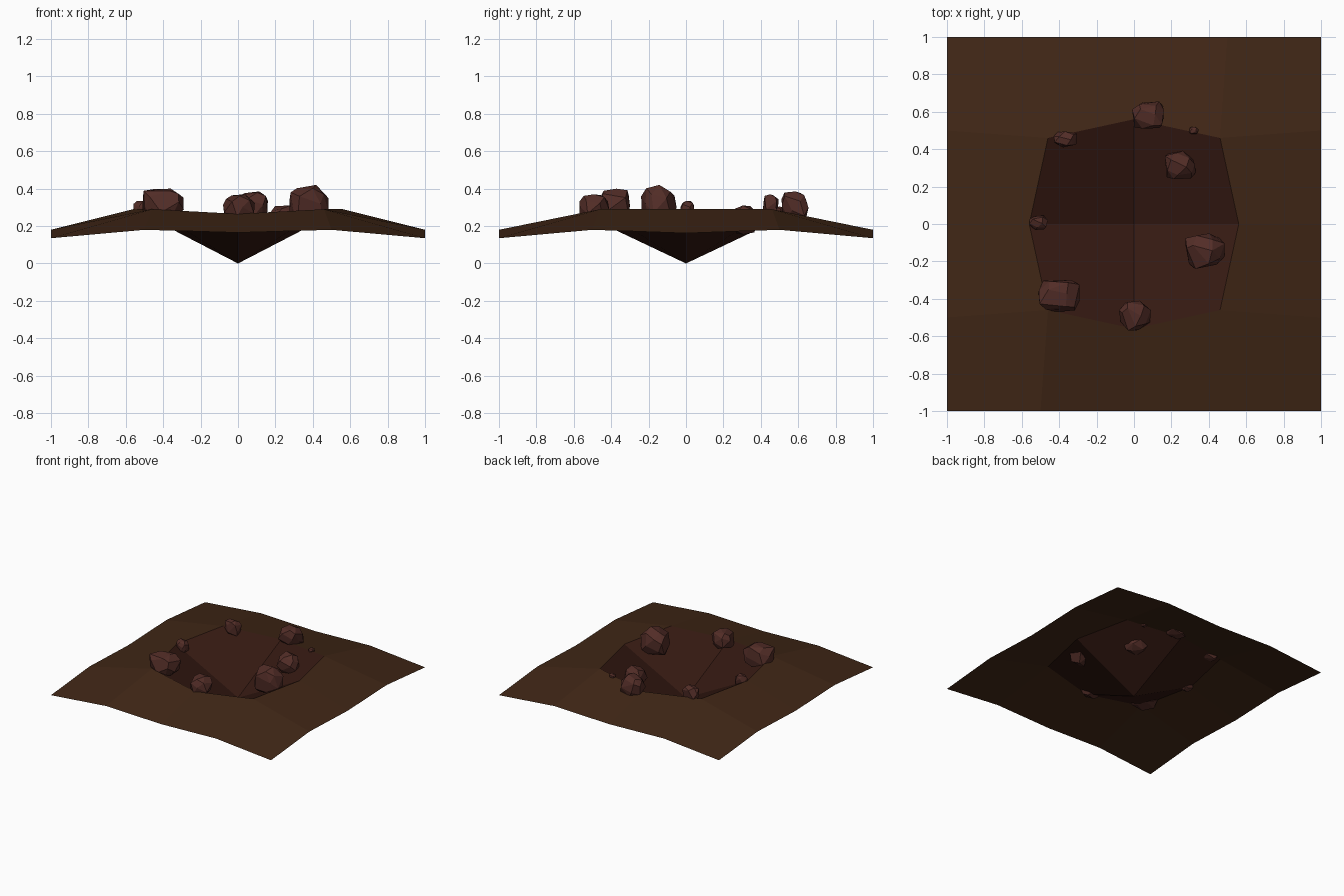
import bpy, bmesh, math, random
from mathutils import Vector

if "Cube" in bpy.data.objects:
    bpy.data.objects.remove(bpy.data.objects["Cube"])


def material(name, rgb):
    m = bpy.data.materials.new(name)
    m.diffuse_color = (*rgb, 1)
    m.use_nodes = True
    m.node_tree.nodes["Principled BSDF"].inputs["Base Color"].default_value = m.diffuse_color
    return m


def finish(bm, name, mat):
    me = bpy.data.meshes.new(name)
    bm.to_mesh(me)
    bm.free()
    me.materials.append(mat)
    ob = bpy.data.objects.new(name, me)
    bpy.context.collection.objects.link(ob)


soil = material("soil", (0.052, 0.020, 0.008))
pit_soil = material("pit_soil", (0.036, 0.010, 0.006))
stone = material("stone", (0.085, 0.026, 0.020))

# one quadrant of the ground: crater quad plus a ring of outer quads
C, X, Y, K = (0, 0, 0), (0.56, 0, 0.29), (0, 0.56, 0.265), (0.46, 0.46, 0.29)
EX, EXK, COR = (1, 0, 0.162), (1, 0.5, 0.18), (1, 1, 0.135)
EYK, EY = (0.5, 1, 0.18), (0, 1, 0.165)
PIT = [(C, X, K, Y)]
OUTER = [(X, EX, EXK, K), (K, EXK, COR, EYK), (Y, K, EYK, EY)]


def mirrored_sheet(name, quads, mat):
    bm = bmesh.new()
    for sx in (1, -1):
        for sy in (1, -1):
            for q in quads:
                vs = [bm.verts.new((x * sx, y * sy, z)) for x, y, z in q]
                if sx * sy < 0:
                    vs = [vs[0]] + vs[:0:-1]
                bm.faces.new(vs)
    bmesh.ops.remove_doubles(bm, verts=bm.verts, dist=1e-4)
    finish(bm, name, mat)


mirrored_sheet("crater_pit", PIT, pit_soil)
mirrored_sheet("ground", OUTER, soil)


# faceted boulder: hull of jittered sphere points fitted into a box
def rock(name, lo, hi, seed):
    rng = random.Random(seed)
    n = 22
    pts = []
    for i in range(n):
        z = 1 - 2 * (i + 0.5) / n
        r, a = math.sqrt(1 - z * z), i * 2.39996 + rng.uniform(-0.3, 0.3)
        p = Vector((r * math.cos(a), r * math.sin(a), z))
        pts.append(Vector([math.copysign(abs(c) ** 0.75, c) for c in p]) * rng.uniform(0.88, 1.08))
    mn = [min(p[k] for p in pts) for k in range(3)]
    mx = [max(p[k] for p in pts) for k in range(3)]
    bm = bmesh.new()
    for p in pts:
        bm.verts.new([lo[k] + (p[k] - mn[k]) / (mx[k] - mn[k]) * (hi[k] - lo[k]) for k in range(3)])
    res = bmesh.ops.convex_hull(bm, input=bm.verts)
    loose = [v for v in bm.verts if not v.link_faces]
    bmesh.ops.delete(bm, geom=loose, context='VERTS')
    bmesh.ops.dissolve_limit(bm, angle_limit=math.radians(14), verts=bm.verts, edges=bm.edges)
    bmesh.ops.recalc_face_normals(bm, faces=bm.faces)
    finish(bm, name, stone)


# rocks scattered round the rim (box low corner, box high corner)
ROCKS = [
    ((-0.01, 0.51, 0.235), (0.16, 0.655, 0.385)),
    ((-0.43, 0.41, 0.255), (0.305 * -1, 0.495, 0.37)),
    ((0.295, 0.48, 0.265), (0.345, 0.52, 0.305)),
    ((0.165, 0.24, 0.155), (0.33, 0.39, 0.31)),
    ((-0.56, -0.03, 0.235), (-0.46, 0.045, 0.335)),
    ((-0.51, -0.47, 0.23), (-0.29, -0.30, 0.40)),
    ((-0.08, -0.57, 0.215), (0.09, -0.41, 0.37)),
    ((0.275, -0.24, 0.195), (0.485, -0.05, 0.42)),
]
for i, (lo, hi) in enumerate(ROCKS):
    rock(f"rock_{i + 1}", lo, hi, 10 + i)
